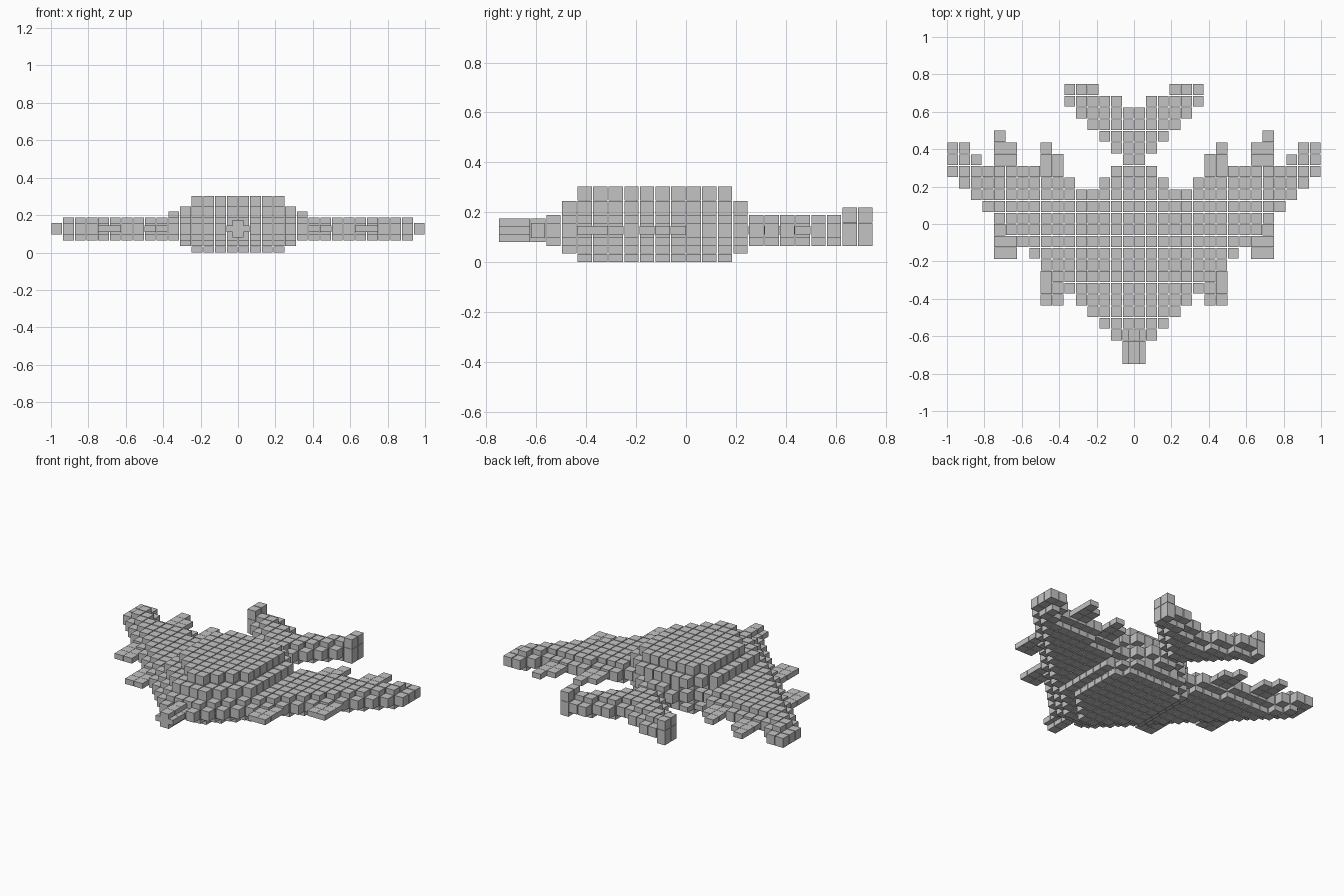
import bpy, bmesh

if "Cube" in bpy.data.objects:
    bpy.data.objects.remove(bpy.data.objects["Cube"])

P = 0.0625          # grid pitch

grey = bpy.data.materials.new("hull grey")
grey.diffuse_color = (0.55, 0.55, 0.55, 1)
grey.use_nodes = True
grey.node_tree.nodes["Principled BSDF"].inputs["Base Color"].default_value = grey.diffuse_color


def block(bm, x0, x1, y0, y1, z0, z1, gap):
    """Add one box, slightly inset from its grid cell."""
    lo = (x0 + gap, y0 + gap, z0)
    hi = (x1 - gap, y1 - gap, z1)
    for v in bmesh.ops.create_cube(bm, size=1)["verts"]:
        for i in range(3):
            v.co[i] = hi[i] if v.co[i] > 0 else lo[i]


def finish(name, bm):
    me = bpy.data.meshes.new(name)
    bm.to_mesh(me)
    bm.free()
    me.materials.append(grey)
    bpy.context.collection.objects.link(bpy.data.objects.new(name, me))


def build(name, cells, gap=0.0025):
    """cells: (half column, row from the rear, bottom, top), mirrored in x."""
    bm = bmesh.new()
    for h, r, z0, z1 in cells:
        y1 = 0.75 - r * P
        for s in (1, -1):
            x0, x1 = sorted((s * h * P, s * (h + 1) * P))
            block(bm, x0, x1, y1 - P, y1, z0, z1, gap)
    finish(name, bm)


def expand(plan):
    return {(h, r) for r, spans in plan.items() for a, b in spans for h in range(a, b + 1)}


def inner(cells):
    """Cells whose four neighbours are all filled (columns mirror at x = 0)."""
    return {(h, r) for h, r in cells
            if {(h + 1, r), (max(h - 1, 0), r), (h, r - 1), (h, r + 1)} <= cells}


def layered(cells):
    """Single blocks along the rim, double thickness inside."""
    thick = inner(cells)
    out = []
    for h, r in sorted(cells):
        if (h, r) in thick:
            out += [(h, r, 0.065, 0.1255), (h, r, 0.1275, 0.188)]
        else:
            out.append((h, r, 0.096, 0.157))
    return out


# Swept wing plan: row -> (first, last) half columns
plan = {5: [(14, 15)], 6: [(13, 15)], 7: [(0, 1), (8, 15)], 8: [(0, 2), (5, 14)]}
for r in range(9, 22):
    plan[r] = [(0, 22 - r)]
hull = expand(plan)

# Forked tail on a narrow neck, joined to the wing
spans = [(3, 5), (1, 5), (0, 4), (0, 3), (0, 2), (0, 1), (0, 0)]
tail = expand({r: [s] for r, s in enumerate(spans)})

body = layered(hull | tail)
build("wing", [c for c in body if c[:2] in hull and c[:2] != (0, 21)])
build("tail", [c for c in body if c[:2] in tail])
build("tail_fin", [(5, r, z, z + 0.06) for r in (0, 1) for z in (0.065, 0.159)])

# Stepped dome above and shallow keel below
dome, keel = [], []
for r in range(8, 20):
    for h in range(min(4, 20 - r, r - 6) + 1):
        dome.append((h, r, 0.186, 0.245))
        keel.append((h, r, 0.034, 0.067))
for r in range(9, 19):
    for h in range(min(3, 18 - r, r - 7) + 1):
        dome.append((h, r, 0.247, 0.303))
        keel.append((h, r, 0.0, 0.033))
build("dome", dome)
build("keel", keel)

# Flat gun barrels passing through the wings
barrels = [("outer_gun", 11, 4, 14), ("outer_gun_side", 10, 5, 14),
           ("inner_gun", 7, 5, 18), ("inner_gun_side", 6, 6, 18)]
for name, h, first, last in barrels:
    rows = [r for r in range(first, last + 1) if (h, r) not in hull]
    build(name, [(h, r, 0.11, 0.144) for r in rows], 0.0008)

# Nose gun: flat slab with a narrow ridge above and below
nose_rows = (21, 22, 23)
build("nose_gun", [(0, r, 0.11, 0.144) for r in nose_rows], 0.0008)
bm = bmesh.new()
for r in nose_rows:
    y1 = 0.75 - r * P
    for z0, z1 in ((0.08, 0.11), (0.144, 0.174)):
        block(bm, -P / 2, P / 2, y1 - P, y1, z0, z1, 0.0008)
finish("nose_ridge", bm)
